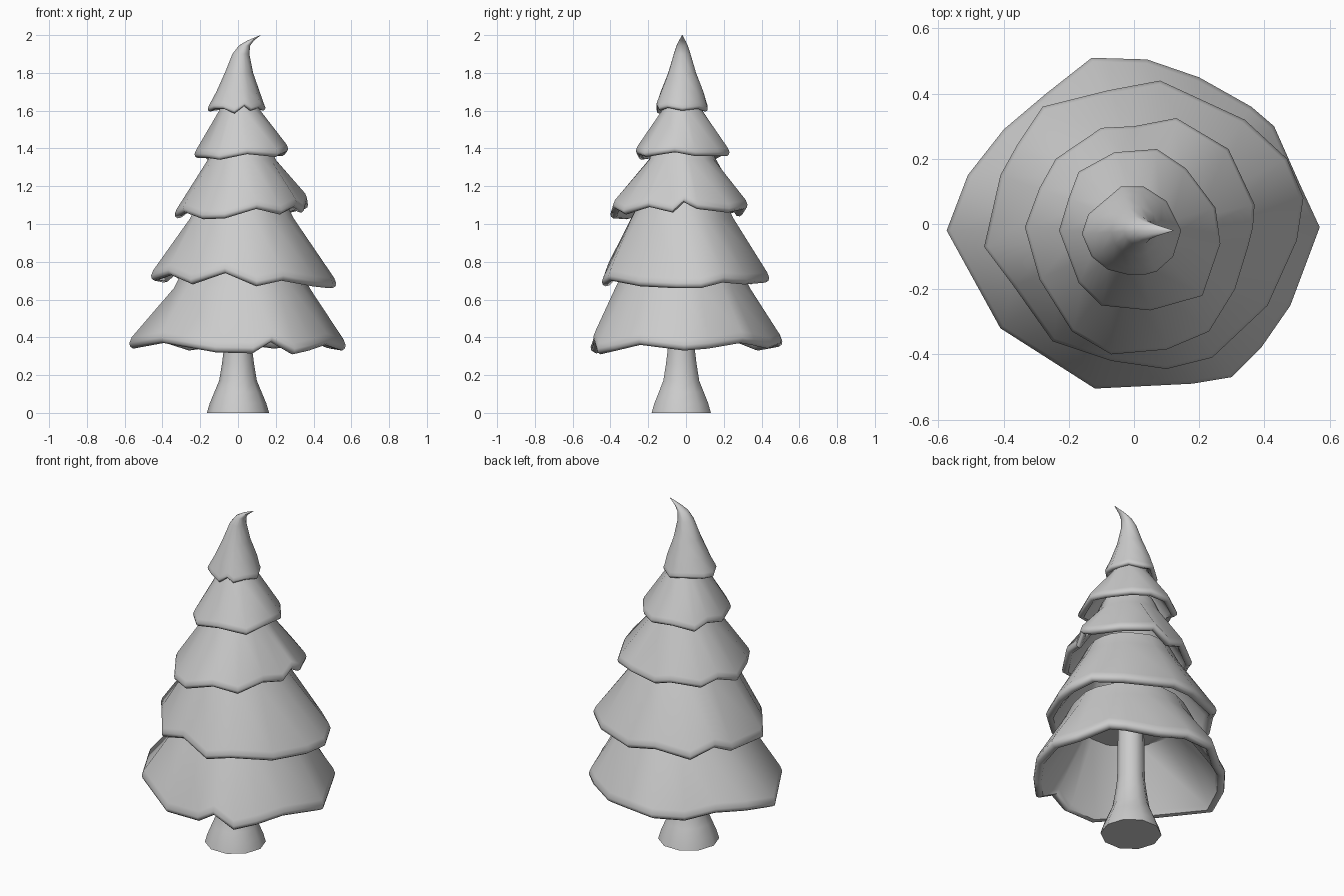
import bpy, bmesh, math

CY = -0.02  # the tree axis sits slightly towards the front


def finish(name, rings, angle):
    """Bridge a list of equally sized rings, cap both ends."""
    bm = bmesh.new()
    loops = [[bm.verts.new(p) for p in ring] for ring in rings]
    n = len(loops[0])
    for a, b in zip(loops, loops[1:]):
        for i in range(n):
            j = (i + 1) % n
            bm.faces.new((a[i], a[j], b[j], b[i]))
    bm.faces.new(loops[0])
    bm.faces.new(loops[-1])
    bmesh.ops.recalc_face_normals(bm, faces=bm.faces)
    me = bpy.data.meshes.new(name)
    bm.to_mesh(me)
    bm.free()
    ob = bpy.data.objects.new(name, me)
    bpy.context.collection.objects.link(ob)
    bpy.ops.object.select_all(action='DESELECT')
    ob.select_set(True)
    bpy.context.view_layer.objects.active = ob
    bpy.ops.object.shade_smooth_by_angle(angle=math.radians(angle))


def tier(name, rim, upper, lip, ceiling):
    """Skirt of branches: ragged rim (x, y, z), round rings above (r, z, cx),
    a rolled lip of the given size and a hollow underside up to ceiling (r, z)."""
    angs = [math.atan2(y - CY, x) for x, y, z in rim]

    def circle(r, z, cx):
        return [(cx + r * math.cos(a), CY + r * math.sin(a), z) for a in angs]

    def edge(inset, rise):
        return [(x - inset * lip * math.cos(a), y - inset * lip * math.sin(a),
                 z + rise * lip) for (x, y, z), a in zip(rim, angs)]

    rings = [circle(*u) for u in reversed(upper)]
    rings += [edge(0.35, 1.8), edge(0, 0.9), edge(0.1, 0.35), edge(0.6, 0),
              edge(1.3, 0.15), edge(1.7, 0.9)]
    rings.append(circle(ceiling[0], ceiling[1], upper[0][2]))
    finish(name, rings, 50)


# Trunk with flared foot
profile = [(0.165, 0), (0.15, 0.05), (0.125, 0.11), (0.1, 0.17),
           (0.085, 0.26), (0.075, 0.34), (0.07, 0.72)]
finish("trunk", [[(r * math.cos(k * math.tau / 10), -0.025 + r * math.sin(k * math.tau / 10), z)
                  for k in range(10)] for r, z in profile], 50)

# Branch tiers from bottom to top
tier("bottom_branches",
     [(.57, -.01, .33), (.51, .12, .34), (.43, .30, .37), (.36, .36, .36),
      (.20, .45, .34), (.04, .505, .36), (-.13, .51, .35), (-.27, .40, .33),
      (-.40, .29, .37), (-.51, .15, .36), (-.575, -.02, .34), (-.41, -.32, .37),
      (-.12, -.505, .32), (.08, -.495, .315), (.18, -.49, .375), (.30, -.47, .31),
      (.39, -.38, .33), (.48, -.25, .36)],
     [(.36, .66, .02), (.31, .76, .02)], .033, (.26, .68))

tier("lower_branches",
     [(.52, .08, .66), (.47, .20, .69), (.34, .32, .68), (.08, .44, .69),
      (-.08, .41, .71), (-.28, .36, .68), (-.36, .24, .73), (-.41, .15, .69),
      (-.46, -.07, .70), (-.37, -.19, .73), (-.25, -.36, .68), (-.07, -.42, .74),
      (.10, -.445, .67), (.24, -.41, .70), (.41, -.25, .67), (.50, -.05, .66)],
     [(.275, 1.03, .02), (.23, 1.12, .02)], .03, (.19, 1.04))

tier("middle_branches",
     [(.37, .06, 1.08), (.29, .23, 1.06), (.13, .325, 1.08), (0, .30, 1.04),
      (-.10, .295, 1.07), (-.24, .20, 1.04), (-.29, .11, 1.07), (-.335, -.01, 1.03),
      (-.29, -.17, 1.06), (-.19, -.33, 1.025), (-.07, -.40, 1.03), (.10, -.385, 1.08),
      (.23, -.33, 1.05), (.31, -.20, 1.09), (.35, -.07, 1.06), (.365, -.01, 1.115)],
     [(.18, 1.34, .02), (.145, 1.42, .02)], .026, (.11, 1.36))

tier("upper_branches",
     [(.25, .05, 1.36), (.16, .17, 1.36), (.07, .23, 1.36), (-.06, .22, 1.37),
      (-.17, .16, 1.34), (-.20, .08, 1.37), (-.23, -.02, 1.35), (-.17, -.18, 1.35),
      (-.10, -.25, 1.34), (.05, -.265, 1.37), (.21, -.22, 1.355), (.265, -.06, 1.38)],
     [(.11, 1.6, .01), (.085, 1.66, .01)], .023, (.06, 1.6))

# Pointed cap with a tip bent to the right
tier("treetop",
     [(.145, -.02, 1.60), (.10, .07, 1.61), (.03, .115, 1.595), (-.04, .115, 1.61),
      (-.14, .03, 1.60), (-.16, -.03, 1.595), (-.13, -.10, 1.61), (-.08, -.14, 1.61),
      (-.02, -.155, 1.585), (.035, -.155, 1.625), (.07, -.145, 1.60), (.12, -.10, 1.615)],
     [(.115, 1.70, 0), (.075, 1.80, .005), (.045, 1.90, .015), (.03, 1.945, .035),
      (.018, 1.97, .065), (.001, 2.0, .12)], .018, (.07, 1.67))
